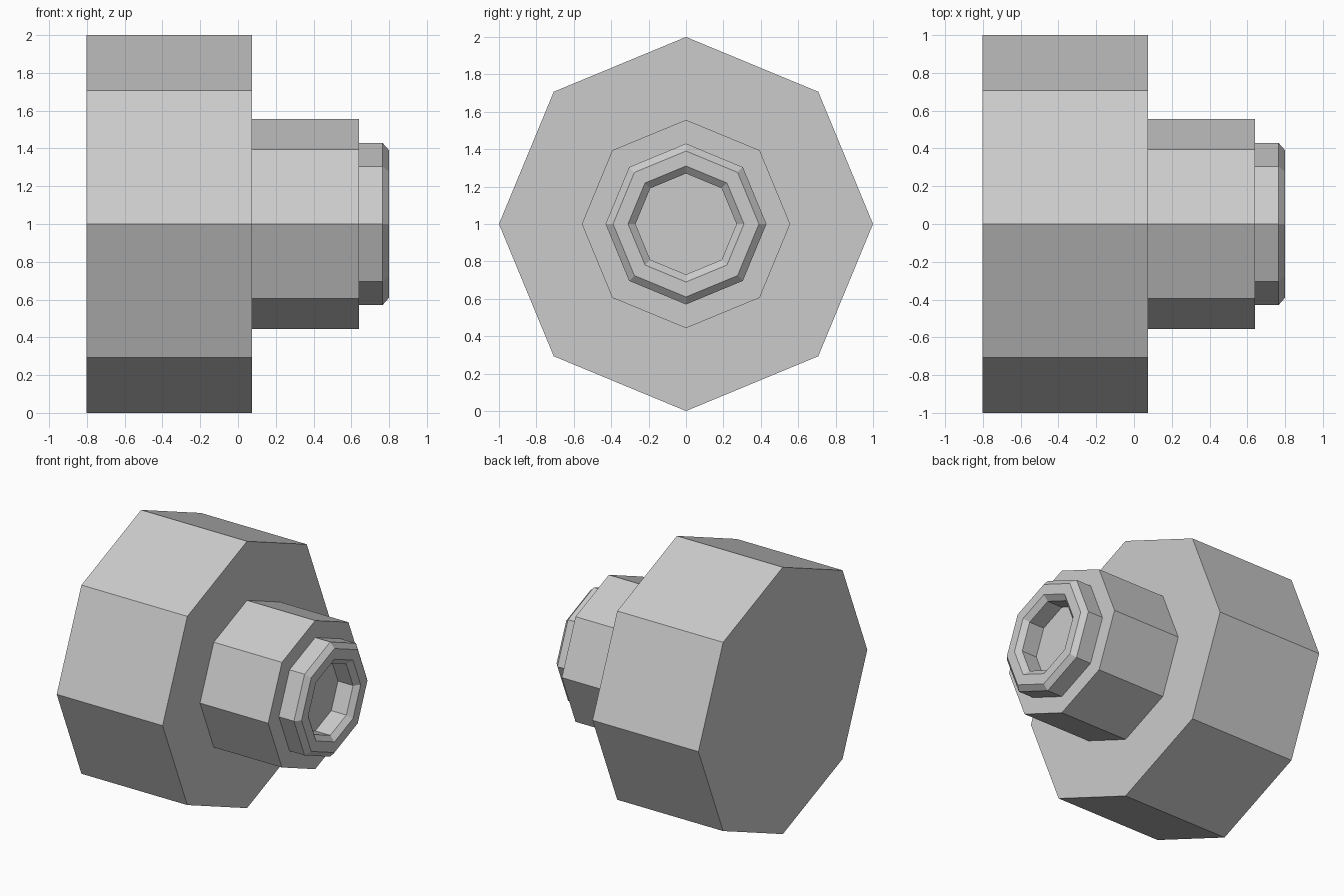
import bpy
import bmesh
from math import cos, sin, pi

if "Cube" in bpy.data.objects:
    bpy.data.objects.remove(bpy.data.objects["Cube"])

SIDES = 8
CENTRE_Z = 1.0

# Stepped profile along the x axis: (x, corner radius)
PROFILE = [
    (-0.803, 1.0), (0.075, 1.0),    # large body
    (0.075, 0.557), (0.64, 0.557),  # hub
    (0.64, 0.43), (0.765, 0.43),    # collar
    (0.80, 0.39), (0.80, 0.31),     # bevelled rim
    (0.765, 0.27), (0.64, 0.27),    # socket
]


def turned_part(name, profile):
    """Flat-shaded solid turned around the x axis, capped at both ends."""
    bm = bmesh.new()
    rings = []
    for x, r in profile:
        rings.append([bm.verts.new((x, r * cos(2 * pi * i / SIDES),
                                    CENTRE_Z + r * sin(2 * pi * i / SIDES)))
                      for i in range(SIDES)])
    for a, b in zip(rings, rings[1:]):
        for i in range(SIDES):
            j = (i + 1) % SIDES
            bm.faces.new((a[i], a[j], b[j], b[i]))
    bm.faces.new(rings[0])
    bm.faces.new(rings[-1])
    bmesh.ops.recalc_face_normals(bm, faces=bm.faces)
    mesh = bpy.data.meshes.new(name)
    bm.to_mesh(mesh)
    bm.free()
    obj = bpy.data.objects.new(name, mesh)
    bpy.context.collection.objects.link(obj)
    return obj


# Octagonal knob with hub, collar and socket
turned_part("stepped_knob", PROFILE)
